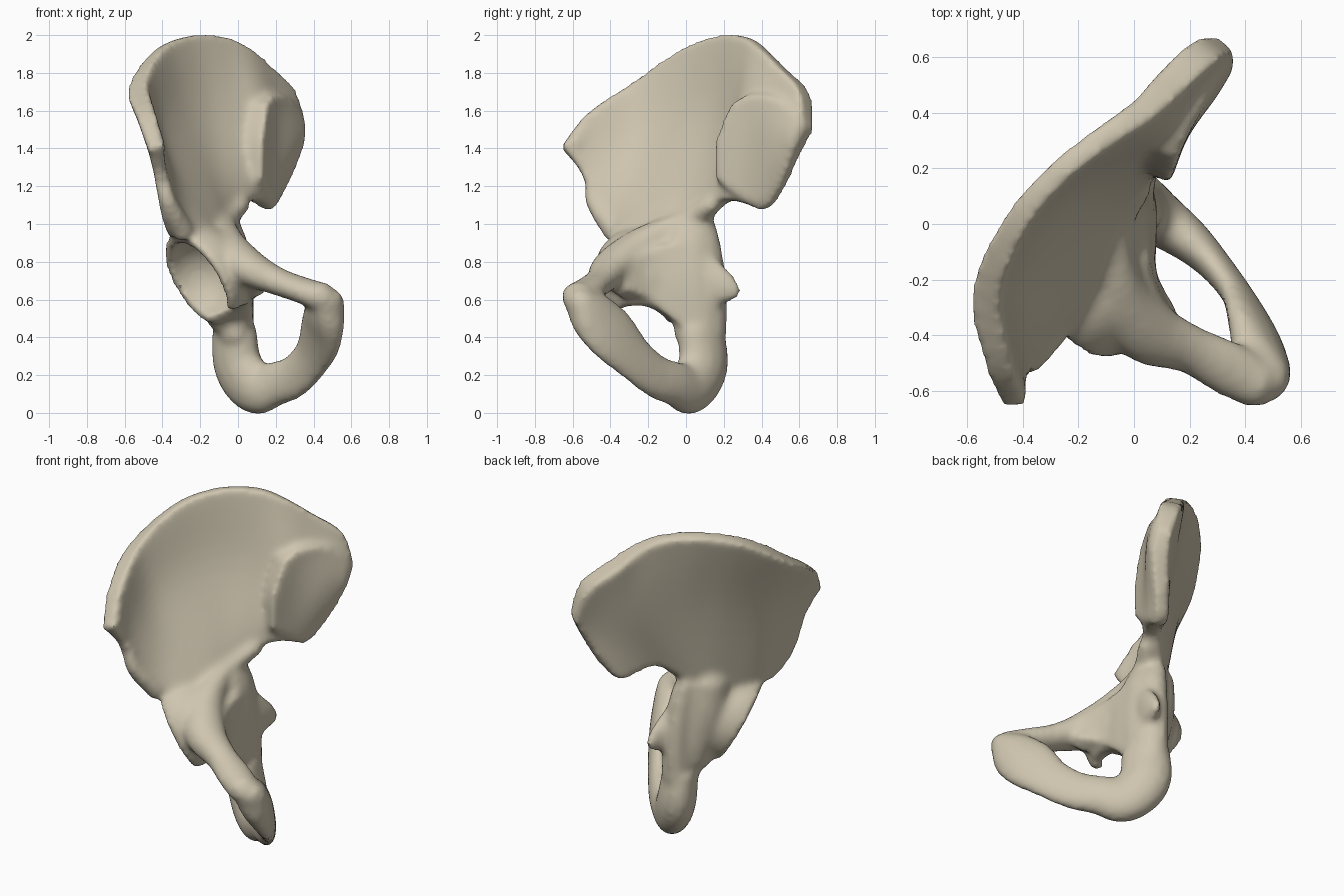
import bpy, bmesh, math
from mathutils import Vector, Matrix

cube = bpy.data.objects.get("Cube")
if cube:
    bpy.data.objects.remove(cube, do_unlink=True)

bone = bpy.data.materials.new("pale_bone")
bone.use_nodes = True
colour = (0.62, 0.56, 0.43, 1)
bone.diffuse_color = colour
bone.node_tree.nodes["Principled BSDF"].inputs["Base Color"].default_value = colour


def spline(points, steps):
    """Catmull-Rom curve through points of any dimension."""
    pts = [Vector(p) for p in points]
    pts = [2 * pts[0] - pts[1]] + pts + [2 * pts[-1] - pts[-2]]
    out = []
    for a, b, c, d in zip(pts, pts[1:], pts[2:], pts[3:]):
        for i in range(steps):
            t = i / steps
            out.append(0.5 * (2 * b + (c - a) * t + (2 * a - 5 * b + 4 * c - d) * t * t
                              + (3 * b - a - 3 * c + d) * t ** 3))
    return out + [pts[-2]]


def bridge(bm, a, b):
    for i in range(len(a)):
        j = (i + 1) % len(a)
        bm.faces.new((a[i], a[j], b[j], b[i]))


def tube(bm, points, flat, sides=14):
    """Rounded limb: each point is x, y, z, width, thickness; flat is the thin direction."""
    centres = spline([p[:3] for p in points], 5)
    sizes = spline([p[3:] for p in points], 5)
    flat = Vector(flat).normalized()
    start = (centres[0] - centres[1]).normalized()
    end = (centres[-1] - centres[-2]).normalized()
    rings = []

    def ring(centre, along, w, t):
        u = along.cross(flat).normalized()
        n = u.cross(along).normalized()
        rings.append([bm.verts.new(centre + u * w * math.cos(k) + n * t * math.sin(k))
                      for k in (math.tau * s / sides for s in range(sides))])

    for i, (c, s) in enumerate(zip(centres, sizes)):
        along = centres[min(i + 1, len(centres) - 1)] - centres[max(i - 1, 0)]
        if i == 0:
            ring(c + start * min(s) * 0.7, along, s[0] * 0.6, s[1] * 0.6)
        ring(c, along, s[0], s[1])
        if i == len(centres) - 1:
            ring(c + end * min(s) * 0.7, along, s[0] * 0.6, s[1] * 0.6)
    for a, b in zip(rings, rings[1:]):
        bridge(bm, a, b)
    bm.faces.new(rings[0])
    bm.faces.new(rings[-1])


def blade(bm, columns):
    """Curved plate of varying thickness, lofted through columns of x, y, z, half thickness."""
    rows = [spline(row, 4) for row in zip(*columns)]
    grid = [spline(col, 6) for col in zip(*rows)]
    w, h = len(grid), len(grid[0])
    sides = [[[] for column in grid] for face in range(2)]
    for i in range(w):
        for j in range(h):
            p = grid[i][j]
            across = grid[min(i + 1, w - 1)][j] - grid[max(i - 1, 0)][j]
            down = grid[i][min(j + 1, h - 1)] - grid[i][max(j - 1, 0)]
            n = across.to_3d().cross(down.to_3d()).normalized()
            for side, sign in zip(sides, (1, -1)):
                side[i].append(bm.verts.new(p.to_3d() + n * p[3] * sign))
    for s in sides:
        for i in range(w - 1):
            for j in range(h - 1):
                bm.faces.new((s[i][j], s[i + 1][j], s[i + 1][j + 1], s[i][j + 1]))

    def border(s):
        return s[0][:-1] + [c[-1] for c in s[:-1]] + s[-1][:0:-1] + [c[0] for c in s[:0:-1]]

    bridge(bm, border(sides[0]), border(sides[1]))


def ball(bm, centre, radius):
    bmesh.ops.create_uvsphere(bm, u_segments=32, v_segments=20, radius=radius,
                              matrix=Matrix.Translation(centre))


def drum(bm, centre, axis, radius, depth):
    turn = Vector(axis).to_track_quat("Z", "Y").to_matrix().to_4x4()
    bmesh.ops.create_cone(bm, cap_ends=True, segments=32, radius1=radius, radius2=radius,
                          depth=depth, matrix=Matrix.Translation(centre) @ turn)


def finish(bm, name):
    bmesh.ops.recalc_face_normals(bm, faces=bm.faces)
    mesh = bpy.data.meshes.new(name)
    bm.to_mesh(mesh)
    bm.free()
    ob = bpy.data.objects.new(name, mesh)
    bpy.context.collection.objects.link(ob)
    return ob


bm = bmesh.new()

# Flared upper wing: crest, middle and base of each column, front to back
blade(bm, [
    [(-.43, -.66, 1.41, .045), (-.41, -.55, 1.26, .035), (-.36, -.48, 1.03, .05)],
    [(-.49, -.51, 1.59, .055), (-.42, -.42, 1.34, .035), (-.31, -.38, .95, .07)],
    [(-.535, -.25, 1.75, .06), (-.41, -.22, 1.42, .035), (-.24, -.25, .92, .11)],
    [(-.43, 0, 1.92, .05), (-.30, 0, 1.5, .03), (-.15, -.1, .92, .11)],
    [(-.28, .18, 1.99, .045), (-.17, .15, 1.52, .03), (-.1, 0, .95, .09)],
    [(-.1, .32, 1.99, .045), (-.03, .26, 1.52, .05), (-.05, .09, 1.03, .06)],
    [(.03, .41, 1.93, .05), (.09, .34, 1.5, .08), (.05, .21, 1.12, .05)],
    [(.14, .52, 1.82, .06), (.18, .44, 1.47, .08), (.11, .32, 1.11, .05)],
    [(.26, .63, 1.7, .06), (.26, .53, 1.43, .07), (.16, .43, 1.08, .04)],
    [(.33, .65, 1.51, .05), (.31, .6, 1.4, .05), (.23, .52, 1.2, .04)]])

# Blunt front corner of the crest
tube(bm, [(-.47, -.52, 1.52, .05, .05), (-.43, -.6, 1.41, .05, .05)], (1, 0, 0))

# Raised ear-shaped joint surface on the inner rear of the wing
blade(bm, [
    [(.12, .25, 1.64, .04), (.08, .18, 1.43, .06), (.08, .17, 1.23, .05)],
    [(.17, .36, 1.69, .04), (.17, .33, 1.43, .03), (.12, .28, 1.16, .05)],
    [(.25, .5, 1.66, .04), (.27, .47, 1.43, .03), (.17, .4, 1.12, .04)],
    [(.32, .6, 1.56, .04), (.33, .57, 1.43, .03), (.23, .51, 1.24, .03)]])

# Lower front spur of the wing
tube(bm, [(-.39, -.5, 1.24, .035, .03), (-.37, -.49, 1.12, .045, .045),
          (-.29, -.38, .96, .06, .06)], (1, 0, 0))

# Body of the hip socket
socket = Vector((-.19, -.225, .71))
facing = Vector((-.76, -.44, -.48)).normalized()
ball(bm, socket, .28)

# Inner brim running from the wing along the upper pubic arm
tube(bm, [(.02, .14, 1.11, .05, .05), (-.07, 0, 1.0, .08, .06), (-.06, -.22, .89, .1, .1),
          (.04, -.38, .78, .1, .12), (.2, -.45, .7, .075, .09),
          (.34, -.52, .65, .07, .1), (.45, -.58, .61, .08, .09)], (.74, .67, 0))

# Inner wall between the brim and the lower opening
blade(bm, [
    [(.06, -.34, .78, .07), (.1, -.36, .69, .06), (.14, -.35, .64, .05)],
    [(0, -.2, .86, .07), (.02, -.2, .7, .06), (.04, -.2, .58, .05)],
    [(-.03, -.05, .9, .08), (.01, -.05, .68, .07), (.02, -.03, .46, .06)],
    [(-.03, .06, .9, .08), (0, .06, .68, .08), (0, .06, .42, .08)]])

# Rear column and the wall behind the socket
tube(bm, [(-.07, .04, 1.01, .12, .07), (-.04, .04, .88, .15, .09),
          (-.02, .06, .65, .16, .1), (-.02, .08, .4, .14, .1)], (1, .2, 0))
tube(bm, [(-.15, -.02, 1.0, .13, .12), (-.13, -.01, .78, .14, .13),
          (-.08, .03, .5, .11, .09)], (1, 0, 0))

# Sitting knob and lower arm, round the opening and up to the pubis
tube(bm, [(-.02, .08, .44, .14, .1), (0, .09, .25, .15, .11), (.09, .02, .135, .145, .1),
          (.2, -.06, .155, .12, .08), (.3, -.16, .195, .12, .06), (.385, -.275, .29, .13, .055),
          (.435, -.39, .41, .16, .07), (.46, -.5, .52, .14, .09),
          (.48, -.57, .59, .08, .09)], (.74, .67, .02))

# Pointed spine at the rear edge
tube(bm, [(.01, .1, .68, .17, .06), (.04, .2, .66, .1, .045),
          (.06, .27, .64, .04, .025)], (1, -.2, 0))

hip = finish(bm, "hip_bone")

# Cutters: all beyond the rim plane, the socket hollow, the notch over the lower opening
bm = bmesh.new()
drum(bm, socket + facing * .23, facing, .285, .4)
rim_cutter = finish(bm, "rim_cutter")
bm = bmesh.new()
ball(bm, socket + facing * .02, .225)
cup_cutter = finish(bm, "socket_cutter")
bm = bmesh.new()
drum(bm, Vector((-.15, -.26, .37)), (1, 0, 0), .2, .5)
notch_cutter = finish(bm, "notch_cutter")

# Fuse the parts, carve the socket and soften the joins
bpy.context.view_layer.objects.active = hip
hip.select_set(True)


def apply(kind, **settings):
    mod = hip.modifiers.new(kind.lower(), kind)
    for key, value in settings.items():
        setattr(mod, key, value)
    bpy.ops.object.modifier_apply(modifier=mod.name)


apply("REMESH", mode="VOXEL", voxel_size=.018)
for cutter in (rim_cutter, cup_cutter, notch_cutter):
    cutter.hide_render = True
    apply("BOOLEAN", operation="DIFFERENCE", object=cutter, solver="EXACT")
    bpy.data.objects.remove(cutter, do_unlink=True)
apply("REMESH", mode="VOXEL", voxel_size=.018)
apply("SMOOTH", factor=.5, iterations=6)

hip.data.materials.clear()
hip.data.materials.append(bone)
bpy.ops.object.shade_smooth_by_angle(angle=math.radians(50))
